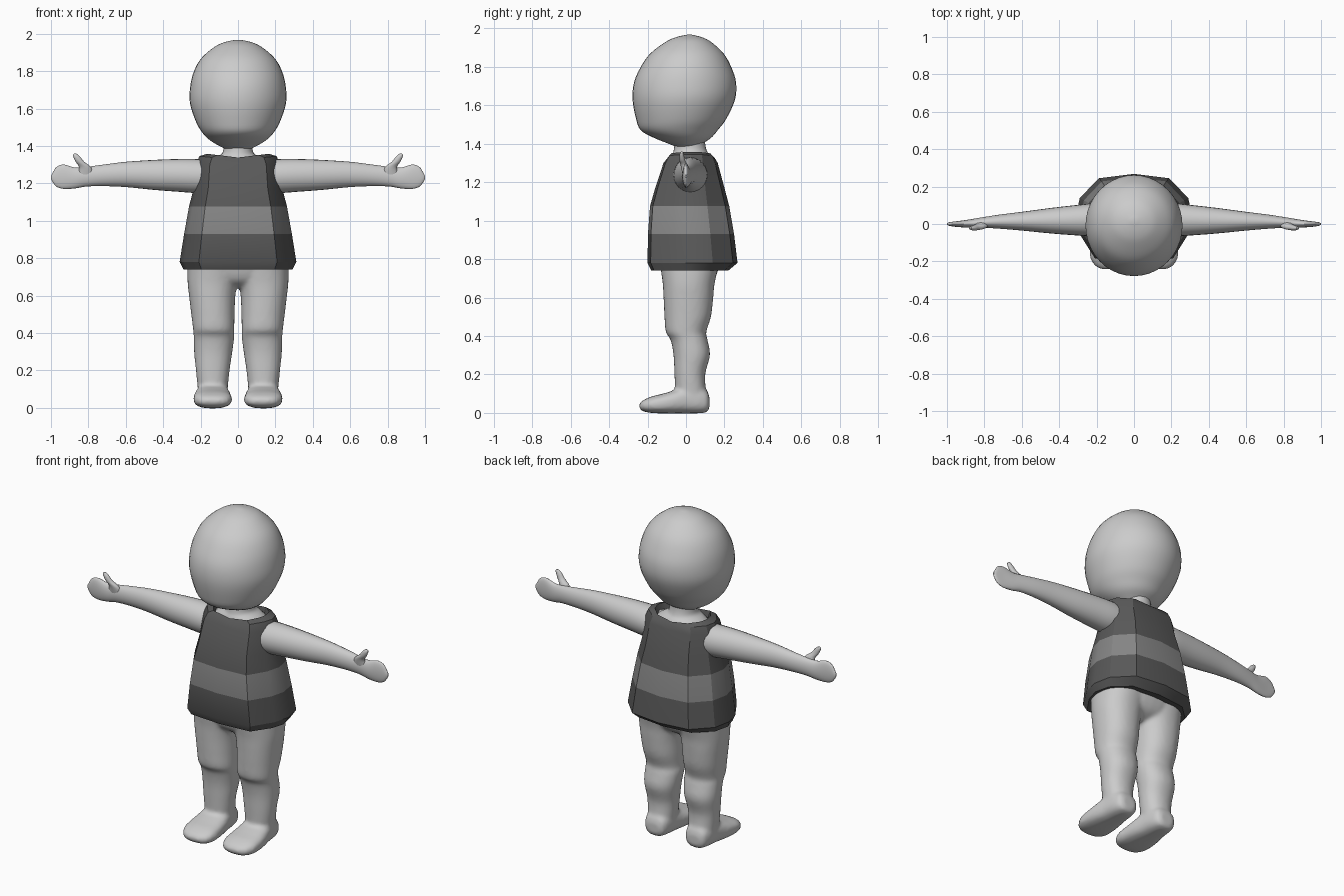
import bpy, bmesh, math
from mathutils import Vector

cube = bpy.data.objects.get("Cube")
if cube:
    bpy.data.objects.remove(cube)


def material(name, grey):
    m = bpy.data.materials.new(name)
    m.use_nodes = True
    colour = (grey, grey, grey, 1)
    m.diffuse_color = colour
    m.node_tree.nodes["Principled BSDF"].inputs["Base Color"].default_value = colour
    return m


SKIN = material("light grey skin", 0.6)
DARK = material("dark grey cloth", 0.1)
BAND = material("mid grey band", 0.24)


def resample(rings, steps):
    """Smooth curve through the ring sizes."""
    out = []
    for i in range(len(rings) - 1):
        a, b, c, d = (Vector(rings[min(max(k, 0), len(rings) - 1)]) for k in range(i - 1, i + 3))
        for s in range(steps):
            t = s / steps
            out.append(b + (c - a) * (t / 2) + (a * 2 - b * 5 + c * 4 - d) * (t * t / 2)
                       + (b * 3 - a - c * 3 + d) * (t ** 3 / 2))
    return out + [Vector(rings[-1])]


def skin_rings(bm, loops, cap=True):
    n = len(loops[0])
    for lo, hi in zip(loops, loops[1:]):
        for j in range(n):
            k = (j + 1) % n
            bm.faces.new((lo[j], lo[k], hi[k], hi[j]))
    if cap:
        bm.faces.new(loops[0][::-1])
        bm.faces.new(loops[-1])


def loft(bm, rings, axis="z", power=2.0, n=32, steps=4):
    """Each ring: position on the axis, then the two pairs of limits across it."""
    loops = []
    for t, u0, u1, v0, v1 in resample(rings, steps):
        loop = []
        for j in range(n):
            a = 2 * math.pi * j / n
            c, s = (math.copysign(abs(f) ** (2 / power), f) for f in (math.cos(a), math.sin(a)))
            u = (u0 + u1) / 2 + (u1 - u0) / 2 * c
            v = (v0 + v1) / 2 + (v1 - v0) / 2 * s
            loop.append(bm.verts.new({"x": (t, u, v), "y": (u, t, v), "z": (u, v, t)}[axis]))
        loops.append(loop)
    skin_rings(bm, loops)


def finish(bm, name, mats, mirror=False, blend=False, angle=40):
    bmesh.ops.recalc_face_normals(bm, faces=bm.faces)
    me = bpy.data.meshes.new(name)
    bm.to_mesh(me)
    bm.free()
    ob = bpy.data.objects.new(name, me)
    bpy.context.collection.objects.link(ob)
    for m in mats:
        me.materials.append(m)
    for o in bpy.context.selected_objects:
        o.select_set(False)
    ob.select_set(True)
    bpy.context.view_layer.objects.active = ob
    bpy.ops.object.shade_smooth_by_angle(angle=math.radians(angle))
    if mirror:
        ob.modifiers.new("Mirror", "MIRROR").use_mirror_merge = False
    if blend:
        r = ob.modifiers.new("Blend", "REMESH")
        r.mode, r.voxel_size, r.use_smooth_shade = "VOXEL", 0.011, True
        s = ob.modifiers.new("Soften", "SMOOTH")
        s.factor, s.iterations = 0.5, 5
    return ob


# Head
bm = bmesh.new()
loft(bm, [(z, -w, w, f, b) for z, w, f, b in (
    (1.375, .05, -.03, .05), (1.40, .10, -.09, .085), (1.43, .15, -.165, .13),
    (1.47, .19, -.235, .165), (1.53, .225, -.26, .21), (1.63, .257, -.278, .255),
    (1.72, .255, -.27, .26), (1.80, .235, -.235, .235), (1.87, .195, -.185, .195),
    (1.93, .125, -.105, .13), (1.955, .07, -.05, .08), (1.967, .015, .005, .03))], n=40)
finish(bm, "head", [SKIN])

# Neck and upper chest
bm = bmesh.new()
loft(bm, [(z, -w, w, f, b) for z, w, f, b in (
    (1.2, .18, -.1, .14), (1.3, .165, -.085, .14), (1.335, .125, -.075, .13),
    (1.36, .085, -.065, .11), (1.40, .077, -.06, .1), (1.46, .08, -.06, .1))])
finish(bm, "neck", [SKIN])

# Arms with hands and thumbs
bm = bmesh.new()
loft(bm, [
    (.14, -.065, .11, 1.15, 1.325), (.22, -.065, .11, 1.148, 1.33),
    (.32, -.06, .10, 1.155, 1.33), (.45, -.05, .085, 1.165, 1.325),
    (.6, -.035, .065, 1.18, 1.315), (.72, -.025, .05, 1.185, 1.30),
    (.81, -.02, .036, 1.183, 1.288), (.87, -.02, .026, 1.173, 1.284),
    (.93, -.017, .017, 1.17, 1.30), (.97, -.013, .012, 1.182, 1.288),
    (.99, -.009, .009, 1.205, 1.258), (1.0, -.004, .004, 1.222, 1.24)], axis="x", n=24)
loft(bm, [
    (1.24, .77, .86, -.018, .015), (1.285, .785, .85, -.028, .008),
    (1.315, .822, .868, -.034, -.004), (1.34, .842, .88, -.034, -.01),
    (1.353, .856, .882, -.03, -.014), (1.359, .865, .876, -.025, -.018)], n=14)
finish(bm, "arms", [SKIN], mirror=True)

# Legs, feet and hips blended into one skin
bm = bmesh.new()
loft(bm, [
    (.04, .06, .21, -.04, .105), (.10, .055, .215, -.055, .105),
    (.2, .045, .225, -.06, .10), (.3, .03, .235, -.065, .125),
    (.38, .02, .237, -.08, .112), (.42, .02, .24, -.105, .105),
    (.5, .018, .25, -.112, .13), (.6, .014, .262, -.117, .142),
    (.68, .0, .27, -.122, .15), (.8, -.02, .27, -.14, .18)], power=2.2)
loft(bm, [
    (.122, .10, .17, .03, .08), (.11, .075, .195, .005, .115),
    (.07, .06, .21, -.002, .14), (.0, .05, .22, -.003, .14),
    (-.06, .04, .232, -.003, .118), (-.12, .034, .238, -.003, .1),
    (-.18, .034, .234, .0, .085), (-.222, .055, .21, .008, .066),
    (-.242, .09, .175, .022, .05)], axis="y", power=2.6)
loft(bm, [(z, -w, w, f, b) for z, w, f, b in (
    (.64, .08, -.05, .07), (.68, .2, -.105, .135), (.75, .265, -.132, .17),
    (.85, .265, -.15, .19), (.95, .22, -.14, .17))], power=2.2)
finish(bm, "legs", [SKIN], mirror=True, blend=True)

# Sleeveless top: a faceted shell with folded hem and scooped collar
half = [(0, 1), (.6, .9), (.93, .45), (1, 0), (.92, -.4), (.67, -.93), (0, -1)]
outline = half + [(-x, y) for x, y in half[-2:0:-1]]
bm = bmesh.new()
loops = []
for z, w, f, b in (
        (.75, .23, -.13, .17), (.74, .292, -.18, .22), (.78, .312, -.2, .268),
        (.93, .288, -.198, .25), (1.075, .262, -.187, .225), (1.17, .238, -.16, .20),
        (1.3, .225, -.117, .165), (1.345, .207, -.095, .15), (1.358, .165, -.082, .138),
        (1.31, .15, -.072, .13)):
    scoop = .02 if z > 1.32 else 0
    loops.append([bm.verts.new((x * w, (f + b) / 2 + y * (b - f) / 2, z - scoop * (1 - abs(x))))
                  for x, y in outline])
skin_rings(bm, loops, cap=False)
for face in bm.faces:
    face.material_index = int(.93 < face.calc_center_median().z < 1.075)
finish(bm, "sleeveless_top", [DARK, BAND], angle=30)
